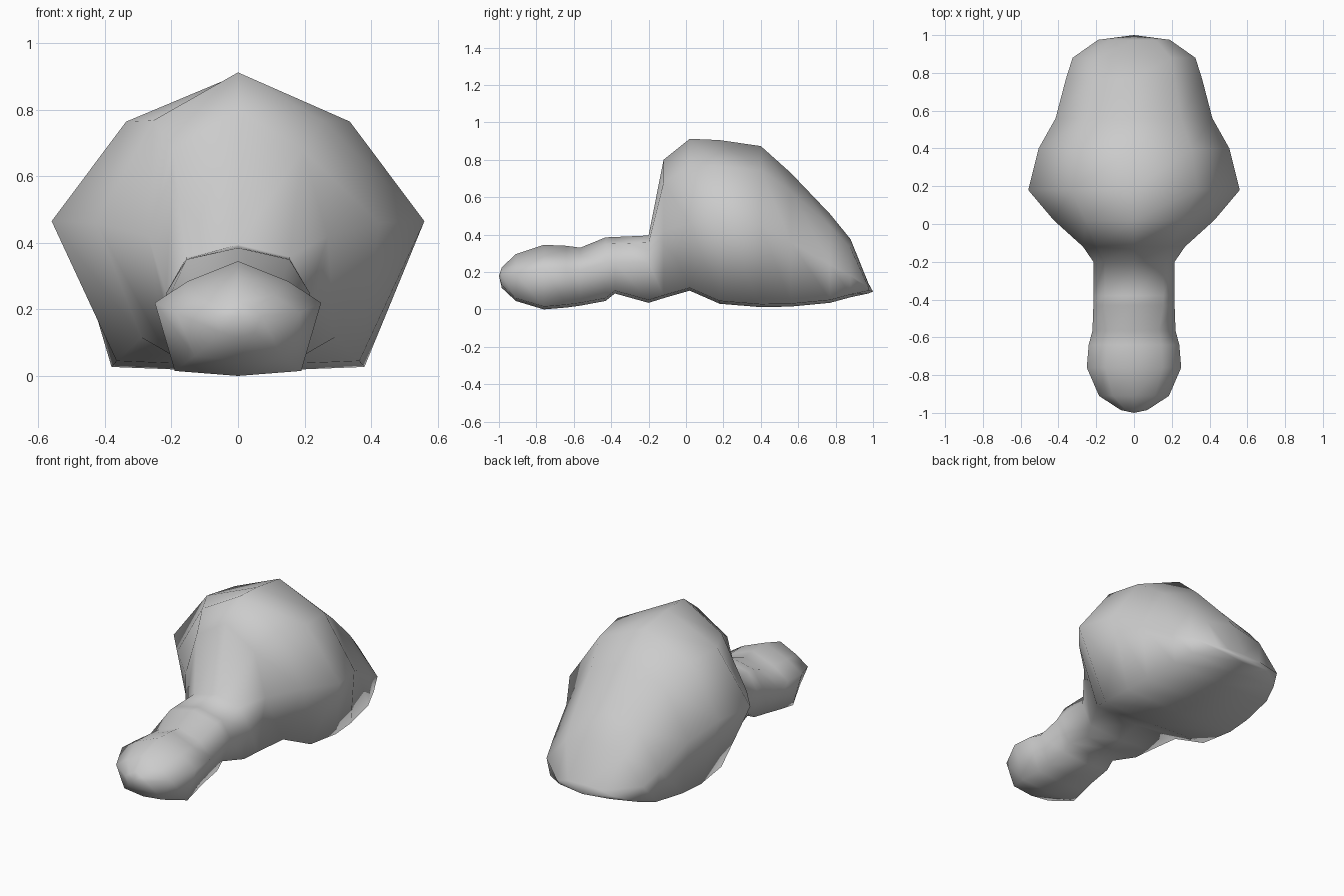
import bpy, bmesh, math

# Sections: y, top z, half width, z of widest point, base half width, base z, roundness of top
HEAD_AND_NECK = [
    (-0.985, 0.225, 0.07, 0.18, 0.05, 0.13, 0.50),
    (-0.91, 0.295, 0.185, 0.19, 0.13, 0.06, 0.50),
    (-0.76, 0.345, 0.25, 0.22, 0.19, 0.015, 0.52),
    (-0.64, 0.34, 0.24, 0.22, 0.17, 0.025, 0.55),
    (-0.565, 0.33, 0.22, 0.21, 0.16, 0.035, 0.65),
    (-0.43, 0.385, 0.215, 0.25, 0.16, 0.06, 0.74),
    (-0.38, 0.387, 0.215, 0.25, 0.16, 0.10, 0.74),
    (-0.20, 0.395, 0.215, 0.25, 0.18, 0.05, 0.74),
]
BODY = [
    (-0.12, 0.80, 0.27, 0.42, 0.22, 0.075, 0.68),
    (0.02, 0.912, 0.425, 0.46, 0.29, 0.115, 0.68),
    (0.18, 0.905, 0.56, 0.465, 0.365, 0.045, 0.68),
    (0.40, 0.873, 0.505, 0.45, 0.38, 0.027, 0.70),
    (0.56, 0.73, 0.415, 0.36, 0.37, 0.03, 0.74),
    (0.77, 0.51, 0.36, 0.24, 0.34, 0.05, 0.76),
    (0.88, 0.375, 0.325, 0.18, 0.30, 0.08, 0.76),
    (0.975, 0.14, 0.19, 0.12, 0.17, 0.10, 0.75),
]


def section(y, top, w, zs, wb, zb, r):
    """Eight-point cross-section, symmetric about x = 0."""
    # Neck and front wall have broader shoulders than the rest
    broad = 0.72 if -0.5 < y < 0 else 0.6
    half = [(w * broad, zs + r * (top - zs)), (w, zs), (wb, zb)]
    ring = [(0, top)] + half + [(0, zb - 0.015)]
    ring += [(-x, z) for x, z in reversed(half)]
    return [(x, y, z) for x, z in ring]


def loft(name, rows, nose, tail):
    bm = bmesh.new()
    rings = [[bm.verts.new(p) for p in section(*row)] for row in rows]
    n = len(rings[0])
    for a, b in zip(rings, rings[1:]):
        for i in range(n):
            j = (i + 1) % n
            bm.faces.new((a[i], a[j], b[j], b[i]))
    # Close both ends to a point
    for ring, tip in ((rings[0], nose), (rings[-1], tail)):
        v = bm.verts.new(tip)
        for i in range(n):
            bm.faces.new((ring[i], ring[(i + 1) % n], v))
    bmesh.ops.recalc_face_normals(bm, faces=bm.faces)
    mesh = bpy.data.meshes.new(name)
    bm.to_mesh(mesh)
    bm.free()
    obj = bpy.data.objects.new(name, mesh)
    bpy.context.collection.objects.link(obj)
    bpy.context.view_layer.objects.active = obj
    obj.select_set(True)
    bpy.ops.object.shade_smooth_by_angle(angle=math.radians(120))
    return obj


# Head, neck and domed body as one continuous skin
loft("creature_body", HEAD_AND_NECK + BODY, (0, -1.0, 0.18), (0, 1.0, 0.095))
